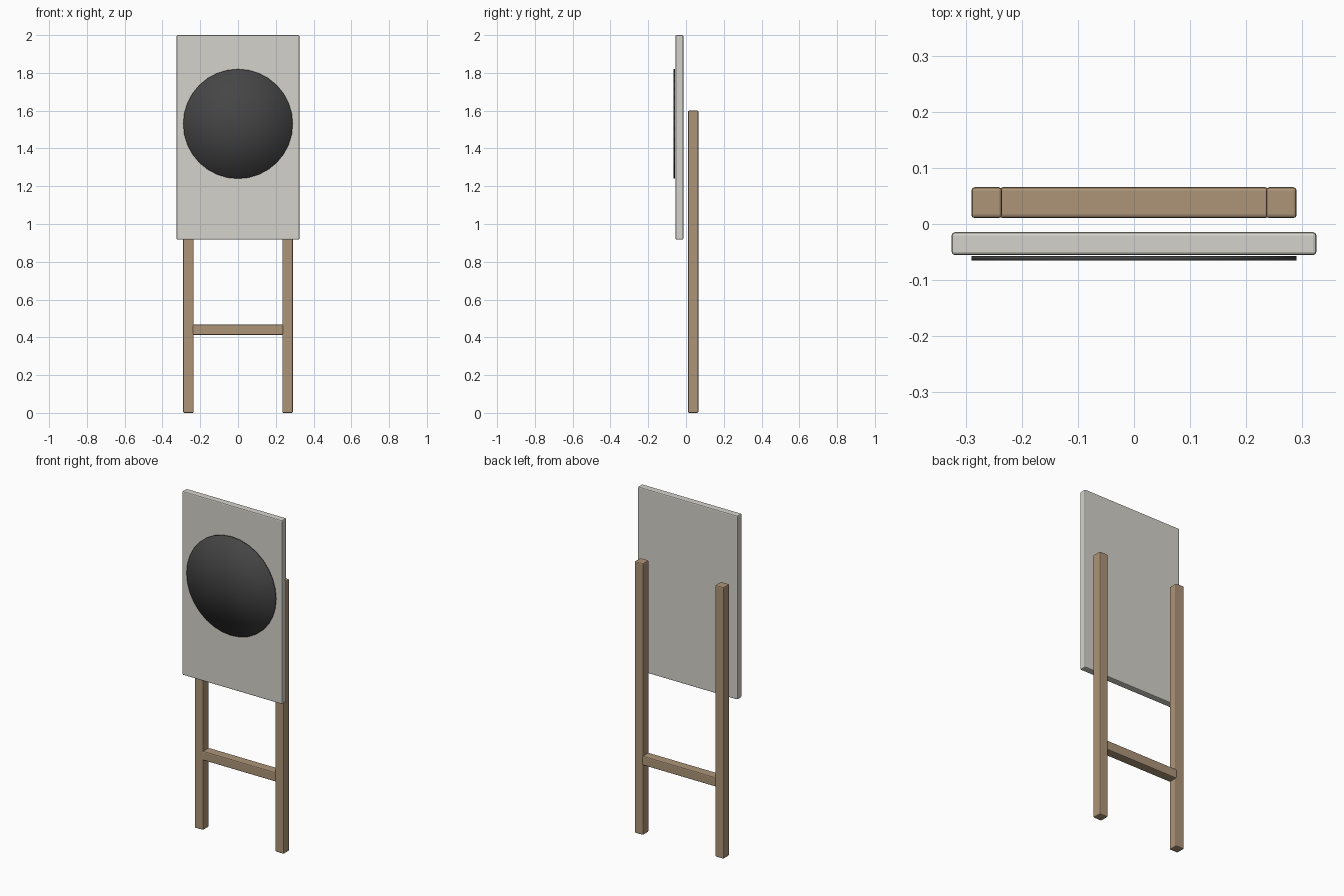
import bpy
import bmesh
import math
from mathutils import Matrix

if "Cube" in bpy.data.objects:
    bpy.data.objects.remove(bpy.data.objects["Cube"])


def material(name, rgb):
    m = bpy.data.materials.new(name)
    m.diffuse_color = (*rgb, 1)
    m.use_nodes = True
    m.node_tree.nodes["Principled BSDF"].inputs["Base Color"].default_value = m.diffuse_color
    return m


def add_object(name, bm, mat):
    mesh = bpy.data.meshes.new(name)
    bmesh.ops.recalc_face_normals(bm, faces=bm.faces)
    bm.to_mesh(mesh)
    bm.free()
    mesh.materials.append(mat)
    ob = bpy.data.objects.new(name, mesh)
    bpy.context.collection.objects.link(ob)
    return ob


def rounded_box(name, x, y, z, mat, bevel=0.006):
    """Box given by (min, max) ranges, with softened edges."""
    bm = bmesh.new()
    size = [b - a for a, b in (x, y, z)]
    centre = [(a + b) / 2 for a, b in (x, y, z)]
    bmesh.ops.create_cube(bm, size=1, matrix=Matrix.Translation(centre) @ Matrix.Diagonal((*size, 1)))
    bmesh.ops.bevel(bm, geom=bm.edges[:], offset=bevel, segments=2, profile=0.5, affect='EDGES')
    return add_object(name, bm, mat)


wood = material("wood", (0.42, 0.30, 0.19))
pale = material("pale_paint", (0.66, 0.65, 0.60))
dark = material("dark_paint", (0.06, 0.06, 0.06))

# Posts and the cross rail between them
POST_Y = (0.0105, 0.0655)
for side, x in (("left", (-0.29, -0.235)), ("right", (0.235, 0.29))):
    rounded_box(side + "_post", x, POST_Y, (0, 1.6), wood)
rounded_box("cross_rail", (-0.24, 0.24), POST_Y, (0.412, 0.467), wood)

# Board
rounded_box("board", (-0.325, 0.325), (-0.0555, -0.0145), (0.917, 2.0), pale)

# Thin round disc, just proud of the board front
bm = bmesh.new()
bmesh.ops.create_cone(bm, cap_ends=True, cap_tris=True, segments=32,
                      radius1=0.29, radius2=0.29, depth=0.0075,
                      matrix=Matrix.Translation((0, -0.0612, 1.53)) @ Matrix.Rotation(math.pi / 2, 4, 'X'))
for f in bm.faces:
    f.smooth = True
add_object("round_disc", bm, dark)
